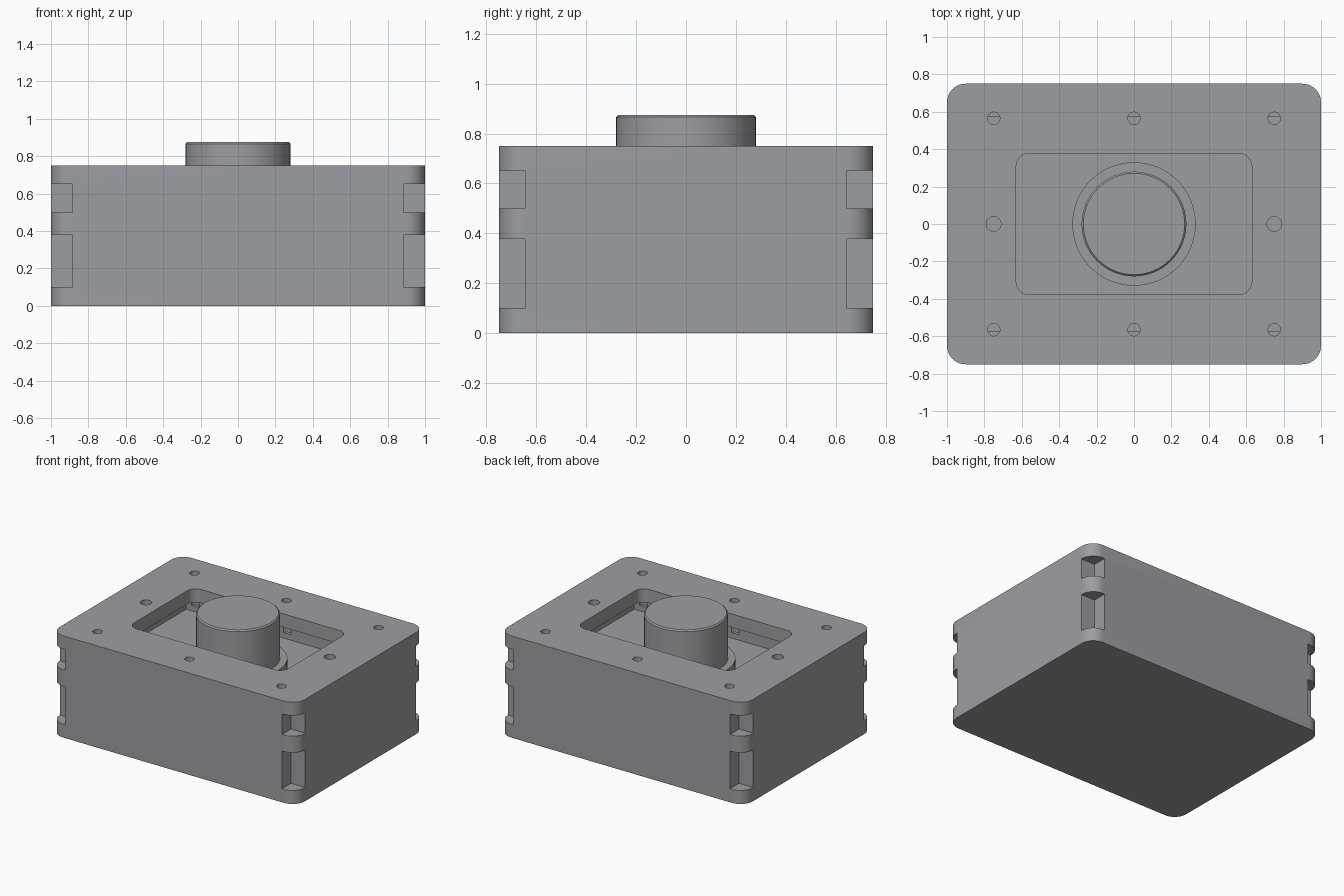
import bpy, bmesh, math

default = bpy.data.objects.get("Cube")
if default:
    bpy.data.objects.remove(default, do_unlink=True)

grey = bpy.data.materials.new("cool grey")
grey.use_nodes = True
colour = (0.33, 0.342, 0.361, 1)
grey.diffuse_color = colour
grey.node_tree.nodes["Principled BSDF"].inputs["Base Color"].default_value = colour


def prism(name, outline, z0, z1):
    """Extrude a counter-clockwise outline from z0 to z1."""
    bm = bmesh.new()
    low = [bm.verts.new((x, y, z0)) for x, y in outline]
    high = [bm.verts.new((x, y, z1)) for x, y in outline]
    bm.faces.new(low[::-1])
    bm.faces.new(high)
    n = len(outline)
    for i in range(n):
        j = (i + 1) % n
        bm.faces.new((low[i], low[j], high[j], high[i]))
    mesh = bpy.data.meshes.new(name)
    bm.to_mesh(mesh)
    bm.free()
    mesh.materials.append(grey)
    obj = bpy.data.objects.new(name, mesh)
    bpy.context.collection.objects.link(obj)
    return obj


def rounded(hx, hy, r, steps=10):
    """Rectangle outline with rounded corners."""
    pts = []
    for k, (sx, sy) in enumerate([(1, 1), (-1, 1), (-1, -1), (1, -1)]):
        for i in range(steps + 1):
            a = math.pi / 2 * (k + i / steps)
            pts.append((sx * (hx - r) + r * math.cos(a), sy * (hy - r) + r * math.sin(a)))
    return pts


def circle(r, x=0, y=0, n=32):
    return [(x + r * math.cos(2 * math.pi * i / n), y + r * math.sin(2 * math.pi * i / n))
            for i in range(n)]


def box(x0, x1, y0, y1):
    return [(x0, y0), (x1, y0), (x1, y1), (x0, y1)]


def select(obj):
    bpy.ops.object.select_all(action='DESELECT')
    obj.select_set(True)
    bpy.context.view_layer.objects.active = obj


def cut(obj, outline, z0, z1):
    """Subtract an extruded outline from an object."""
    cutter = prism("cutter", outline, z0, z1)
    cutter.hide_render = True
    mod = obj.modifiers.new("cut", 'BOOLEAN')
    mod.operation, mod.solver, mod.object = 'DIFFERENCE', 'EXACT', cutter
    select(obj)
    bpy.ops.object.modifier_apply(modifier=mod.name)
    bpy.data.objects.remove(cutter, do_unlink=True)


# Housing with a wide cavity below the top panel and a smaller window through it
housing = prism("housing", rounded(1, 0.75, 0.1), 0, 0.75)
cut(housing, box(-0.825, 0.825, -0.575, 0.575), 0.46, 0.65)
cut(housing, rounded(0.63, 0.378, 0.07), 0.6, 0.8)

# Screw holes around the top panel
for x in (-0.75, 0, 0.75):
    for y in (-0.565, 0.565):
        cut(housing, circle(0.033, x, y), 0.5, 0.8)
for x in (-0.75, 0.75):
    cut(housing, circle(0.039, x, 0), 0.55, 0.8)

# Two square notches up each corner
for sx in (-1, 1):
    for sy in (-1, 1):
        xs, ys = sorted((sx * 0.885, sx * 1.1)), sorted((sy * 0.645, sy * 0.85))
        for z0, z1 in ((0.1, 0.378), (0.5, 0.652)):
            cut(housing, box(*xs, *ys), z0, z1)

# Round flange and barrel rising from the cavity floor
flange = prism("barrel_flange", circle(0.33, n=64), 0.46, 0.54)
barrel = prism("barrel", circle(0.28, n=64), 0.46, 0.875)

# Narrow chamfer around the barrel top
bm = bmesh.new()
bm.from_mesh(barrel.data)
rim = [e for e in bm.edges if all(v.co.z > 0.87 for v in e.verts)]
bmesh.ops.bevel(bm, geom=rim, offset=0.009, segments=1, affect='EDGES')
bm.to_mesh(barrel.data)
bm.free()

for obj in (housing, flange, barrel):
    select(obj)
    bpy.ops.object.shade_smooth_by_angle(angle=math.radians(30))
